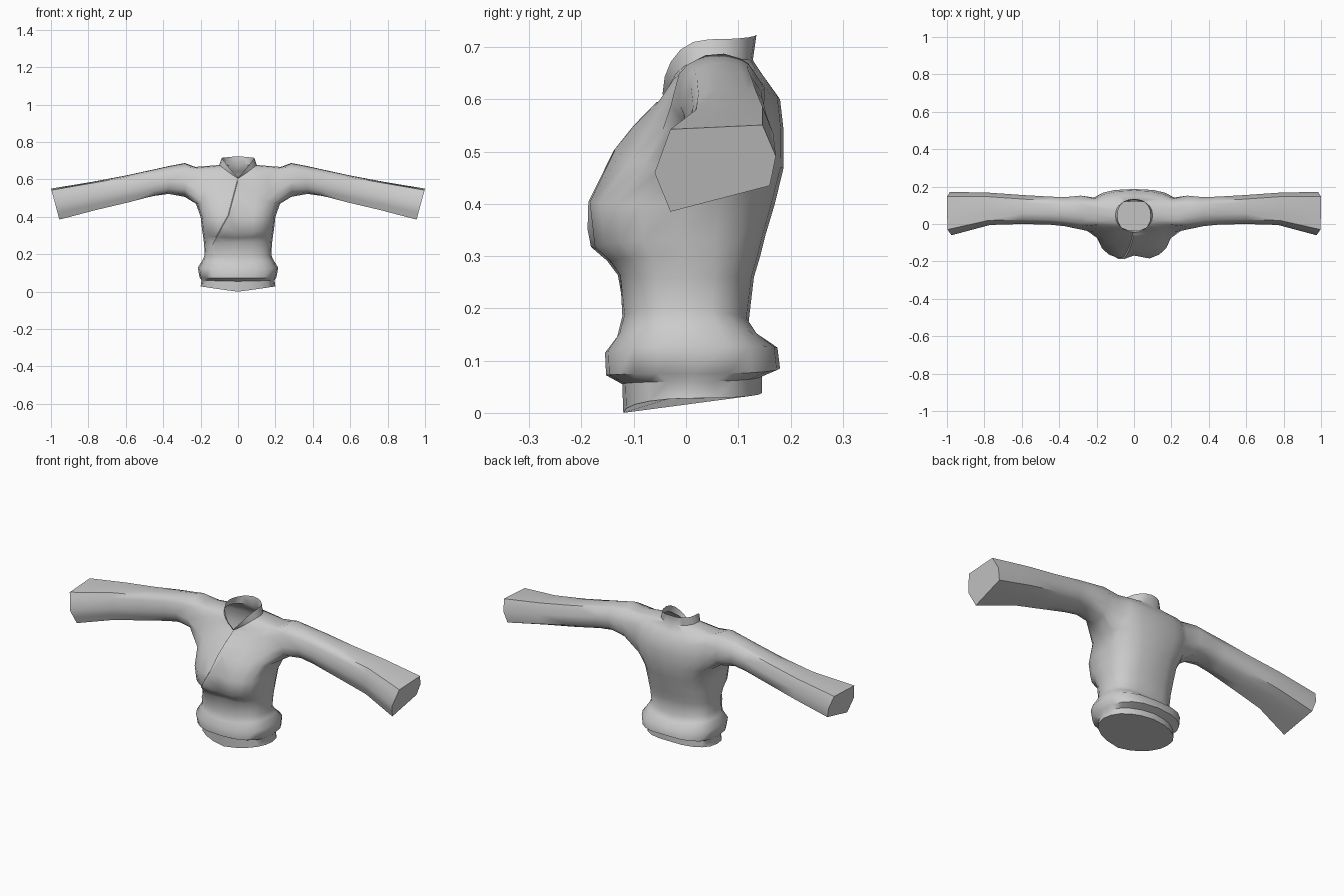
import bpy, bmesh, math
from mathutils import Vector

cube = bpy.data.objects.get("Cube")
if cube:
    bpy.data.objects.remove(cube)

COLUMNS = 20
# Torso rings: half width, front y, back y, then z at front, side and back
TORSO = [
    (.20, -.12, .145, 0, .028, .038),      # hem
    (.195, -.122, .145, .055, .06, .07),
    (.205, -.153, .18, .072, .075, .085),  # rolled waistband
    (.215, -.155, .175, .115, .128, .125),
    (.19, -.132, .14, .145, .168, .145),
    (.178, -.122, .12, .185, .195, .175),  # waist
    (.182, -.13, .13, .265, .26, .26),
    (.187, -.15, .142, .287, .30, .30),
    (.192, -.18, .152, .312, .33, .34),    # bust
    (.20, -.19, .17, .405, .40, .40),
    (.225, -.13, .187, .505, .47, .47),    # armhole bottom
    (.25, -.09, .187, .55, .54, .54),
    (.255, -.055, .18, .585, .62, .60),
    (.235, -.04, .15, .60, .666, .64),     # armhole top
    (.10, -.035, .128, .605, .677, .675),  # neck base
    (.088, -.045, .135, .61, .715, .724),  # collar rim
]
ARM_ROWS = (10, 13)
ARM_COLUMNS = (3, 7)
# Sleeve rings: x, bottom slant, bottom z, top z, front y, back y
SLEEVE = [
    (.285, 0, .505, .688, -.03, .155),
    (.37, 0, .518, .672, -.012, .146),
    (.45, .005, .505, .655, -.004, .148),
    (.60, .01, .47, .623, 0, .156),
    (.78, .02, .433, .59, -.005, .168),
    (1.0, .045, .385, .551, -.06, .172),
]
# Cuff outline in a box from -1 to 1
CUFF = [(1, .28), (.78, 1), (-.74, .9), (-1, -.1), (-.74, -1), (.9, -.4)]


def power(value, exponent):
    return math.copysign(abs(value) ** exponent, value)


def torso_point(ring, column):
    w, front, back, zf, zs, zb = ring
    a = 2 * math.pi * column / COLUMNS
    s, c = math.sin(a), math.cos(a)
    boxy = .75 if .06 < zf < .56 else .9
    x = w * power(s, boxy)
    y = (front + back) / 2 - (back - front) / 2 * power(c, boxy)
    end = zf if c > 0 else zb
    z = end + (zs - end) * abs(s)
    # Dip between the two sides of the chest
    if c > 0:
        y += .032 * math.exp(-(x / .04) ** 2) * math.exp(-((z - .37) / .08) ** 2)
    return Vector((x, y, z))


def cuff_radius(angle):
    """Distance from the centre to the cuff outline along an angle."""
    best = 9
    for (ax, ay), (bx, by) in zip(CUFF, CUFF[1:] + CUFF[:1]):
        nx, ny = by - ay, ax - bx
        facing = nx * math.cos(angle) + ny * math.sin(angle)
        if facing > .001:
            best = min(best, (ax * nx + ay * ny) / facing)
        elif facing < -.001 and (ax * nx + ay * ny) < 0:
            best = min(best, (ax * nx + ay * ny) / facing)
    return best


bm = bmesh.new()

# Torso loft with armholes left open
rings = [[bm.verts.new(torso_point(r, i)) for i in range(COLUMNS)] for r in TORSO]
for row in range(len(rings) - 1):
    for i in range(COLUMNS):
        mirrored = min(i, COLUMNS - 1 - i)
        if ARM_ROWS[0] <= row < ARM_ROWS[1] and ARM_COLUMNS[0] <= mirrored < ARM_COLUMNS[1]:
            continue
        j = (i + 1) % COLUMNS
        bm.faces.new((rings[row][i], rings[row][j], rings[row + 1][j], rings[row + 1][i]))
bm.faces.new(rings[0][::-1])


def sleeve(side):
    lo, hi = ARM_ROWS
    c0, c1 = ARM_COLUMNS
    col = lambda i: i if side > 0 else (COLUMNS - i) % COLUMNS
    # Walk round the armhole
    path = [(lo, i) for i in range(c0, c1)] + [(r, c1) for r in range(lo, hi)]
    path += [(hi, i) for i in range(c1, c0, -1)] + [(r, c0) for r in range(hi, lo, -1)]
    loop = [rings[r][col(i)] for r, i in path]
    n = len(loop)
    cy = sum(v.co.y for v in loop) / n
    cz = sum(v.co.z for v in loop) / n
    angles = [math.atan2((v.co.z - cz) / .09, (v.co.y - cy) / .08) for v in loop]
    # Pull each angle to the nearest cuff corner so the outline stays crisp
    for cx, cv in CUFF:
        corner = math.atan2(cv, cx)
        gap = lambda k: abs(math.remainder(angles[k] - corner, 2 * math.pi))
        angles[min(range(n), key=gap)] = corner
    for k, (x, slant, bottom, top, front, back) in enumerate(SLEEVE):
        blend = k / (len(SLEEVE) - 1)
        new = []
        for a in angles:
            radius = 1 + (cuff_radius(a) - 1) * blend
            u, v = radius * math.cos(a), radius * math.sin(a)
            new.append(bm.verts.new((
                side * (x - slant * (1 - v) / 2),
                (front + back) / 2 + u * (back - front) / 2,
                (bottom + top) / 2 + v * (top - bottom) / 2)))
        for i in range(n):
            j = (i + 1) % n
            bm.faces.new((loop[i], loop[j], new[j], new[i]))
        loop = new
    bm.faces.new(loop)


for side in (1, -1):
    sleeve(side)

# Wrapped front: cut a diagonal seam and raise the overlapping panel
SEAM = [Vector((0, 0, .61)), Vector((-.053, 0, .41)), Vector((-.18, 0, .18))]
planes = []
for a, b in zip(SEAM, SEAM[1:]):
    d = b - a
    planes.append((a, Vector((-d.z, 0, d.x)).normalized()))
for k, (origin, normal) in enumerate(planes):
    for offset in (0, .004):
        faces = []
        for f in bm.faces:
            c = f.calc_center_median()
            tall = c.z > .39 if k == 0 else .17 < c.z < .47
            if c.y < -.02 and abs(c.x) < .2 and tall and c.z < .62:
                faces.append(f)
        geom = set(faces)
        for f in faces:
            geom.update(f.edges)
            geom.update(f.verts)
        bmesh.ops.bisect_plane(bm, geom=list(geom), plane_co=origin + normal * offset,
                               plane_no=normal, dist=.0005)
for v in bm.verts:
    d = max((v.co - origin).dot(normal) for origin, normal in planes)
    if d > .003 and v.co.y < -.02 and .19 < v.co.z < .6 and abs(v.co.x) < .2:
        v.co.y -= .012 * math.exp(-d / .06)

bmesh.ops.recalc_face_normals(bm, faces=bm.faces[:])
mesh = bpy.data.meshes.new("wrap_jacket")
bm.to_mesh(mesh)
bm.free()
jacket = bpy.data.objects.new("wrap_jacket", mesh)
bpy.context.collection.objects.link(jacket)

# Single plain cloth colour
cloth = bpy.data.materials.new("grey_cloth")
cloth.use_nodes = True
colour = (.6, .6, .6, 1)
cloth.diffuse_color = colour
cloth.node_tree.nodes["Principled BSDF"].inputs["Base Color"].default_value = colour
mesh.materials.append(cloth)

bpy.ops.object.select_all(action='DESELECT')
jacket.select_set(True)
bpy.context.view_layer.objects.active = jacket
bpy.ops.object.shade_smooth_by_angle(angle=math.radians(50))
